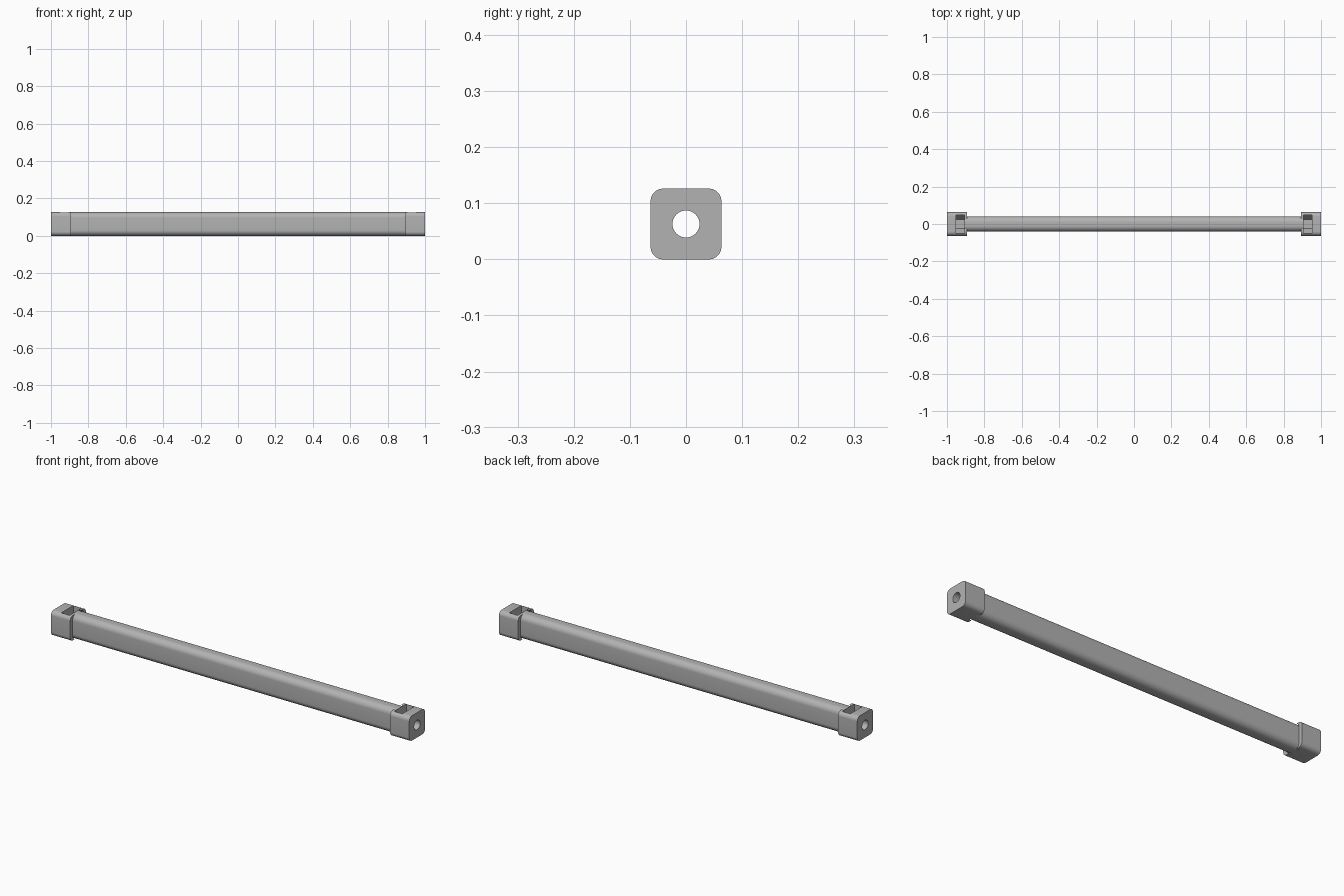
import bpy, bmesh, math

cube = bpy.data.objects.get("Cube")
if cube:
    bpy.data.objects.remove(cube, do_unlink=True)

MID = 0.063          # height of the long axis
HOLE = 0.024         # bore radius
INNER, SLOT_A, SLOT_B = 0.893, 0.906, 0.952

grey = bpy.data.materials.new("plain grey")
grey.use_nodes = True
grey.diffuse_color = (0.45, 0.45, 0.45, 1)
grey.node_tree.nodes["Principled BSDF"].inputs["Base Color"].default_value = grey.diffuse_color


def rounded(hw, hh, r, steps=10):
    """Rounded rectangle in y, z around the long axis."""
    pts = []
    for k, (sy, sz) in enumerate([(1, 1), (-1, 1), (-1, -1), (1, -1)]):
        for i in range(steps + 1):
            a = math.pi / 2 * (k + i / steps)
            pts.append((sy * (hw - r) + r * math.cos(a), sz * (hh - r) + r * math.sin(a)))
    return pts


def circle(r, n):
    return [(r * math.cos(math.tau * i / n), r * math.sin(math.tau * i / n)) for i in range(n)]


def extrude(name, pts, x0, x1):
    """Prism along x from a y, z outline."""
    x0, x1 = sorted((x0, x1))
    bm = bmesh.new()
    face = bm.faces.new([bm.verts.new((x0, y, z + MID)) for y, z in pts])
    new = bmesh.ops.extrude_face_region(bm, geom=[face])["geom"]
    bmesh.ops.translate(bm, vec=(x1 - x0, 0, 0),
                        verts=[v for v in new if isinstance(v, bmesh.types.BMVert)])
    bmesh.ops.recalc_face_normals(bm, faces=bm.faces)
    mesh = bpy.data.meshes.new(name)
    bm.to_mesh(mesh)
    bm.free()
    mesh.materials.append(grey)
    ob = bpy.data.objects.new(name, mesh)
    bpy.context.collection.objects.link(ob)
    return ob


def activate(ob):
    bpy.ops.object.select_all(action='DESELECT')
    ob.select_set(True)
    bpy.context.view_layer.objects.active = ob


def cut(ob, *cutters):
    activate(ob)
    for c in cutters:
        c.hide_render = True
        mod = ob.modifiers.new("cut", 'BOOLEAN')
        mod.operation, mod.solver, mod.object = 'DIFFERENCE', 'EXACT', c
        bpy.ops.object.modifier_apply(modifier=mod.name)
        bpy.data.objects.remove(c, do_unlink=True)


def smooth(ob):
    activate(ob)
    bpy.ops.object.shade_smooth_by_angle(angle=math.radians(30))


# Hollow bar between the two end blocks
bar = extrude("bar", rounded(0.04, MID, 0.03), -SLOT_A, SLOT_A)
cut(bar, extrude("bar_bore", circle(HOLE, 40), -1.1, 1.1))
smooth(bar)

# Nut pocket outline: lower half of a hexagon, open at the top
R = 0.048
pocket = [(-R, 0.1), (-R, 0), (-R / 2, -R * 0.866), (R / 2, -R * 0.866), (R, 0), (R, 0.1)]

# End blocks: bore, nut pocket and a loose socket around the bar
for side, label in ((-1, "right"), (1, "left")):
    block = extrude(label + "_end_block", rounded(MID, MID, 0.022), side * INNER, side)
    cut(block,
        extrude("bore", circle(HOLE, 40), side * 0.8, side * 1.1),
        extrude("nut_pocket", pocket, side * SLOT_A, side * SLOT_B),
        extrude("socket", rounded(0.044, MID + 0.004, 0.034), side * 0.8, side * (SLOT_A - 0.002)))
    smooth(block)
